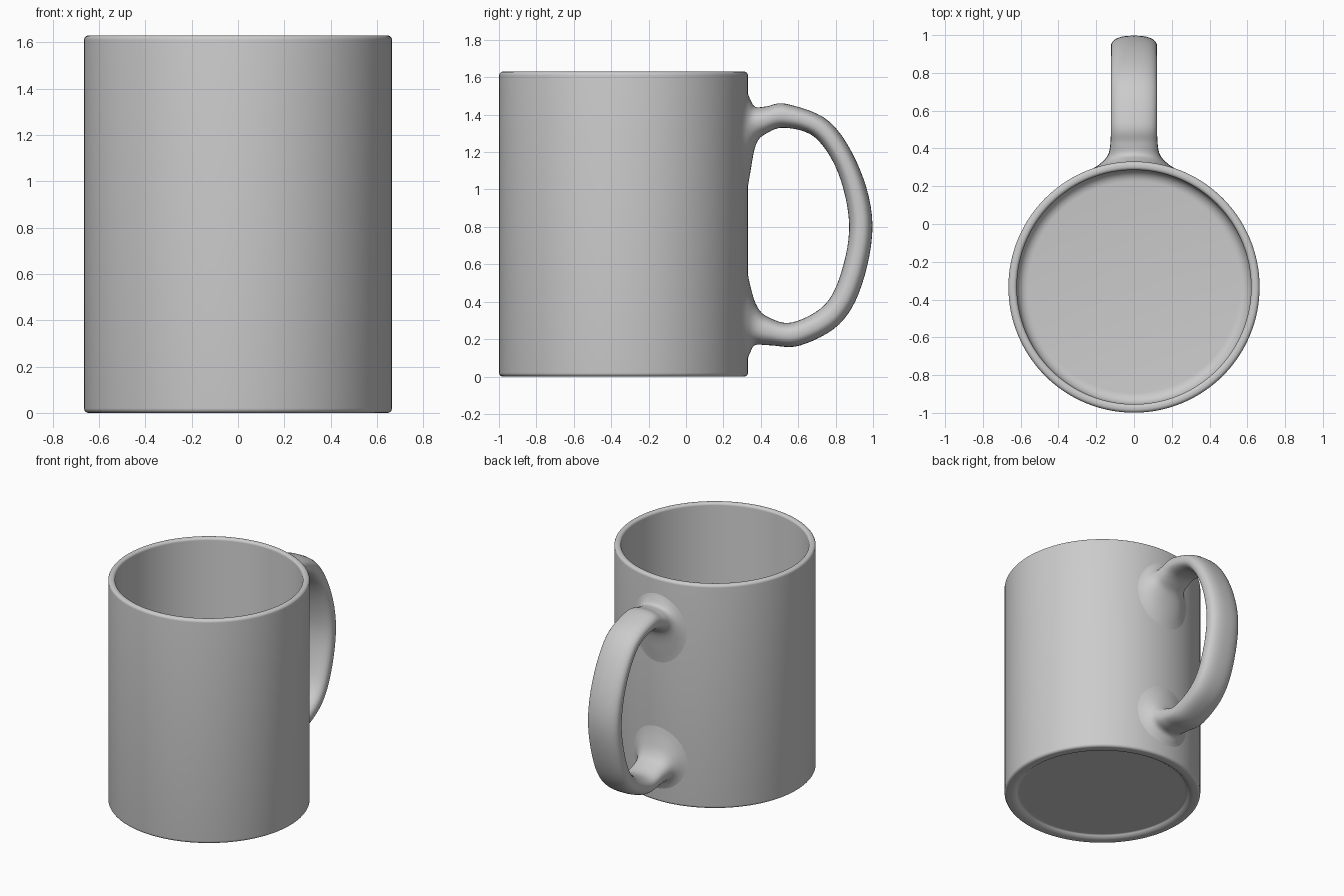
import bpy, math
from mathutils import Vector

if "Cube" in bpy.data.objects:
    bpy.data.objects.remove(bpy.data.objects["Cube"])

R, CY, SEG = 0.665, -0.334, 128


def make_object(name, verts, faces):
    mesh = bpy.data.meshes.new(name)
    mesh.from_pydata(verts, [], faces)
    mesh.update()
    ob = bpy.data.objects.new(name, mesh)
    bpy.context.collection.objects.link(ob)
    bpy.context.view_layer.objects.active = ob
    ob.select_set(True)
    bpy.ops.object.mode_set(mode='EDIT')
    bpy.ops.mesh.select_all(action='SELECT')
    bpy.ops.mesh.normals_make_consistent(inside=False)
    bpy.ops.object.mode_set(mode='OBJECT')
    bpy.ops.object.shade_smooth_by_angle(angle=math.radians(40))
    ob.select_set(False)
    return ob


def bridge(rings, n):
    return [(r * n + i, r * n + (i + 1) % n, (r + 1) * n + (i + 1) % n, (r + 1) * n + i)
            for r in range(rings - 1) for i in range(n)]


def arc(r, z, rad, a0, a1, steps=6):
    return [(r + rad * math.cos(math.radians(a0 + (a1 - a0) * i / steps)),
             z + rad * math.sin(math.radians(a0 + (a1 - a0) * i / steps)))
            for i in range(steps + 1)]


# Cup body: revolved profile with recessed base, rounded rim and hollow interior
profile = [(0.02, 0.022), (0.55, 0.022)] + arc(0.57, 0.007, 0.015, 90, 30, 3)
profile += [(0.60, 0.001), (0.62, 0.0)] + arc(R - 0.02, 0.02, 0.02, -90, 0)
profile += arc(R - 0.02, 1.61, 0.02, 0, 90) + arc(0.638, 1.612, 0.018, 90, 180)
profile += arc(0.56, 0.12, 0.06, 0, -90) + [(0.02, 0.06)]
verts = [(r * math.cos(2 * math.pi * i / SEG), CY + r * math.sin(2 * math.pi * i / SEG), z)
         for r, z in profile for i in range(SEG)]
faces = bridge(len(profile), SEG)
faces += [tuple(range(SEG)), tuple(range((len(profile) - 1) * SEG, len(profile) * SEG))]
make_object("cup_body", verts, faces)

# Handle: sections as outer y,z / inner y,z / half width / wrap onto the cup wall
sections = [
    (0.325, 1.53, 0.325, 0.98, 0.24, 1), (0.342, 1.485, 0.342, 1.08, 0.18, 1),
    (0.370, 1.442, 0.374, 1.24, 0.138, 0.6), (0.43, 1.444, 0.43, 1.30, 0.124, 0.2),
    (0.54, 1.457, 0.53, 1.33, 0.123, 0), (0.77, 1.36, 0.69, 1.278, 0.123, 0),
    (0.93, 1.107, 0.813, 1.09, 0.123, 0), (0.997, 0.81, 0.872, 0.82, 0.123, 0),
    (0.94, 0.49, 0.834, 0.57, 0.123, 0), (0.82, 0.28, 0.743, 0.385, 0.123, 0),
    (0.61, 0.166, 0.567, 0.289, 0.123, 0), (0.45, 0.167, 0.44, 0.317, 0.124, 0.2),
    (0.370, 0.168, 0.380, 0.375, 0.138, 0.6), (0.342, 0.125, 0.345, 0.48, 0.18, 1),
    (0.325, 0.08, 0.325, 0.58, 0.24, 1)]


def catmull(a, b, c, d, t):
    return 0.5 * (2 * b + (c - a) * t + (2 * a - 5 * b + 4 * c - d) * t * t
                  + (3 * b - a - 3 * c + d) * t ** 3)


STEPS, N = 6, 40
S = [sections[0]] + sections + [sections[-1]]
path = [[catmull(*[S[k + j][m] for j in range(4)], i / STEPS) for m in range(6)]
        for k in range(len(sections) - 1) for i in range(STEPS)] + [list(sections[-1])]


def spow(v, p):
    return math.copysign(abs(v) ** p, v)


verts = []
for yo, zo, yi, zi, w, wrap in path:
    p = 1.0 - 0.2 * (1 - min(max(wrap, 0), 1))
    for i in range(N):
        a = 2 * math.pi * i / N
        x = w * spow(math.cos(a), p)
        f = 0.5 + 0.5 * spow(math.sin(a), p)
        y = yi + (yo - yi) * f - wrap * (R - math.sqrt(R * R - x * x))
        verts.append((x, y, zi + (zo - zi) * f))
make_object("handle", verts, bridge(len(path), N))
